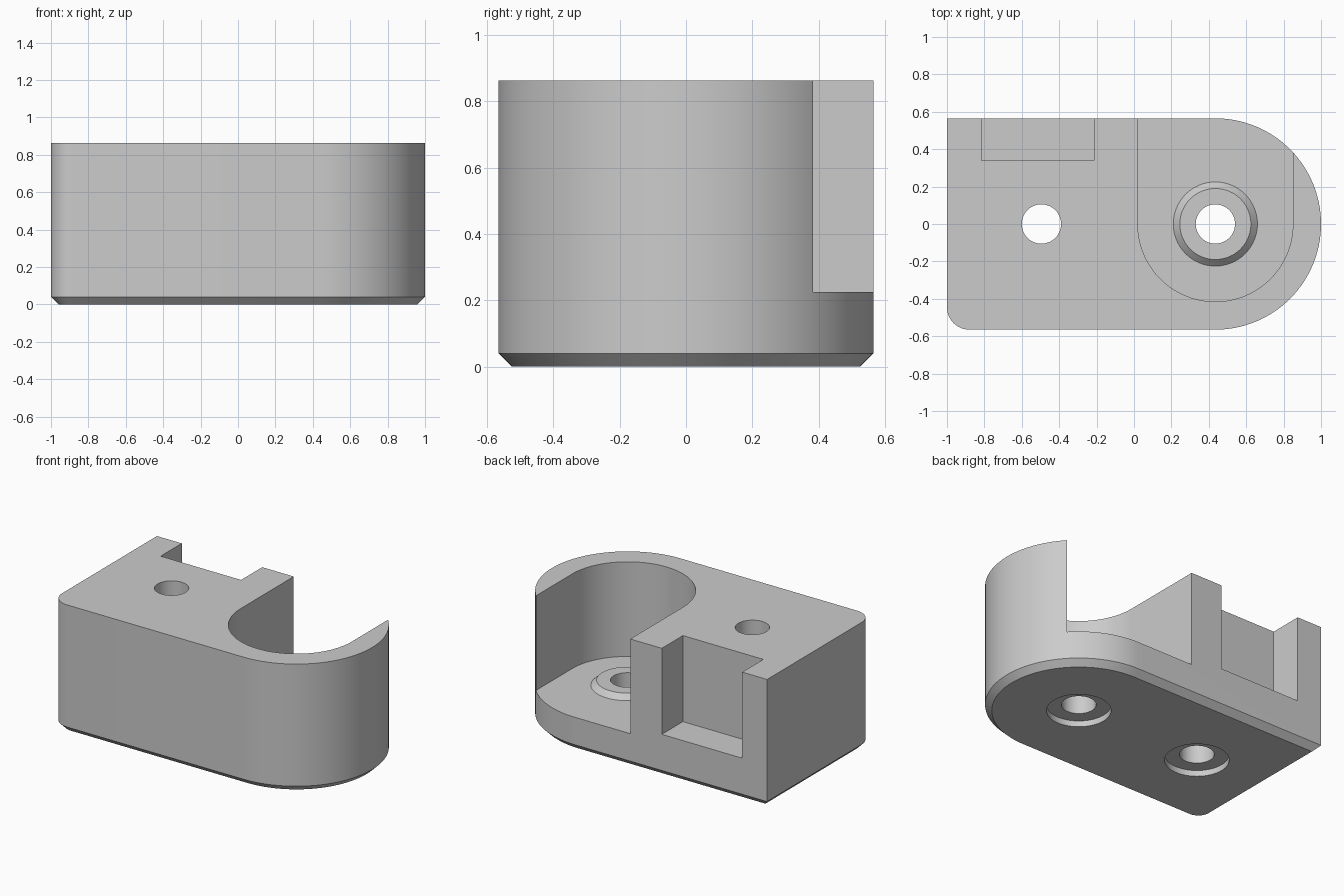
import bpy
import bmesh
from math import cos, sin, pi

cube = bpy.data.objects.get("Cube")
if cube:
    bpy.data.objects.remove(cube, do_unlink=True)

HALF_Y, TOP, CHAMFER = 0.565, 0.863, 0.04
END_X = 1 - HALF_Y          # centre of the round end
HOLE_X = -0.495             # second screw hole
FLOOR = 0.225               # floor of the open pocket
POCKET_R = 0.415

grey = bpy.data.materials.new("light_grey")
grey.use_nodes = True
colour = (0.6, 0.6, 0.6, 1)
grey.diffuse_color = colour
grey.node_tree.nodes["Principled BSDF"].inputs["Base Color"].default_value = colour


def arc(cx, cy, r, start, end, steps):
    angles = [start + (end - start) * i / steps for i in range(steps + 1)]
    return [(cx + r * cos(a), cy + r * sin(a)) for a in angles]


def loft(name, sections):
    """Skin a closed solid through (outline, z) sections."""
    bm = bmesh.new()
    rings = [[bm.verts.new((x, y, z)) for x, y in pts] for pts, z in sections]
    n = len(rings[0])
    for low, high in zip(rings, rings[1:]):
        for i in range(n):
            j = (i + 1) % n
            bm.faces.new((low[i], low[j], high[j], high[i]))
    bm.faces.new(rings[0][::-1])
    bm.faces.new(rings[-1])
    bmesh.ops.recalc_face_normals(bm, faces=bm.faces)
    mesh = bpy.data.meshes.new(name)
    bm.to_mesh(mesh)
    bm.free()
    mesh.materials.append(grey)
    obj = bpy.data.objects.new(name, mesh)
    bpy.context.collection.objects.link(obj)
    return obj


def disc(x, r):
    return arc(x, 0, r, 0, 2 * pi * 63 / 64, 63)


def box(x0, x1, y0, y1):
    return [(x0, y0), (x1, y0), (x1, y1), (x0, y1)]


def outline(inset):
    """Body footprint: round end, one rounded corner, one square corner."""
    h, left, r = HALF_Y - inset, -1 + inset, 0.12 - inset
    pts = arc(END_X, 0, h, -pi / 2, pi / 2, 64)
    pts.append((left, h))
    return pts + arc(left + r, -h + r, r, pi, 1.5 * pi, 12)


def combine(target, tool, operation):
    tool.hide_render = True
    mod = target.modifiers.new(tool.name, "BOOLEAN")
    mod.object, mod.operation, mod.solver = tool, operation, "EXACT"
    bpy.context.view_layer.objects.active = target
    bpy.ops.object.modifier_apply(modifier=mod.name)
    bpy.data.objects.remove(tool, do_unlink=True)


# Main body with chamfered base
body = loft("bracket_body", [(outline(CHAMFER), 0), (outline(0), CHAMFER), (outline(0), TOP)])

# Open pocket in the round end
u_shape = arc(END_X, 0, POCKET_R, pi, 2 * pi, 64)
u_shape += [(END_X + POCKET_R, 0.8), (END_X - POCKET_R, 0.8)]
combine(body, loft("pocket_cutter", [(u_shape, FLOOR), (u_shape, 1)]), "DIFFERENCE")

# Square notch in the back
notch = box(-0.815, -0.215, 0.34, 0.8)
combine(body, loft("notch_cutter", [(notch, 0.283), (notch, 1)]), "DIFFERENCE")

# Conical boss on the pocket floor
boss = [(disc(END_X, 0.245), FLOOR - 0.02), (disc(END_X, 0.19), FLOOR + 0.035)]
combine(body, loft("boss", boss), "UNION")

# Screw holes, each with a shallow recess underneath
for x in (HOLE_X, END_X):
    for name, r, z in (("hole_cutter", 0.105, 1), ("recess_cutter", 0.195, 0.04)):
        combine(body, loft(name, [(disc(x, r), -0.1), (disc(x, r), z)]), "DIFFERENCE")

bpy.ops.object.select_all(action="DESELECT")
body.select_set(True)
bpy.context.view_layer.objects.active = body
bpy.ops.object.shade_smooth_by_angle()
